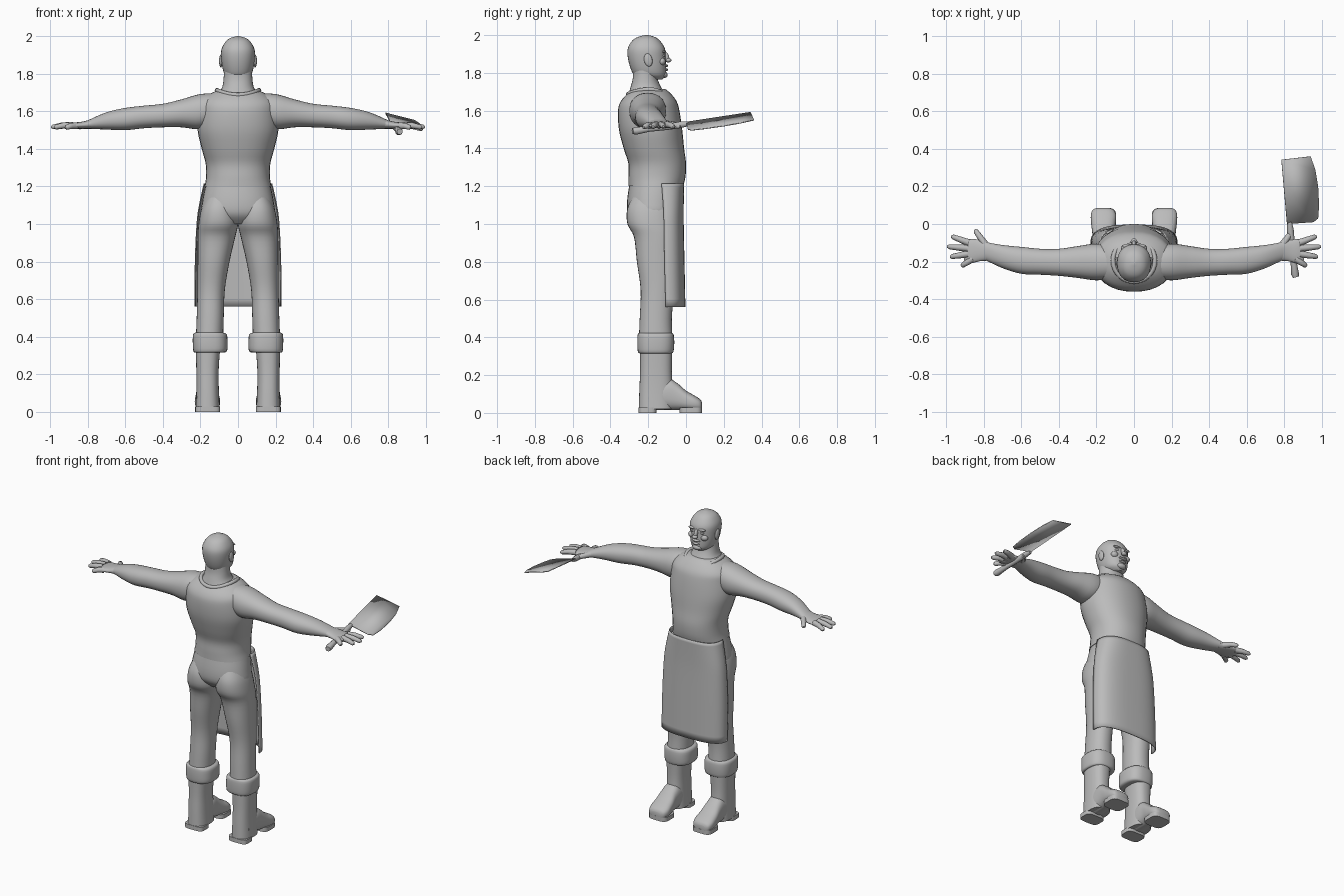
import bpy, bmesh, math
from mathutils import Vector

cube = bpy.data.objects.get("Cube")
if cube:
    bpy.data.objects.remove(cube, do_unlink=True)

GREY = (0.5, 0.5, 0.5, 1.0)
clay = bpy.data.materials.new("plain_grey")
clay.use_nodes = True
clay.diffuse_color = GREY
clay.node_tree.nodes["Principled BSDF"].inputs["Base Color"].default_value = GREY
SIDES = (("left", 1), ("right", -1))
meshes = []


def add_object(name, data):
    obj = bpy.data.objects.new(name, data)
    bpy.context.collection.objects.link(obj)
    data.materials.append(clay)
    return obj


def add_mesh(name, bm):
    bmesh.ops.recalc_face_normals(bm, faces=bm.faces)
    mesh = bpy.data.meshes.new(name)
    bm.to_mesh(mesh)
    bm.free()
    obj = add_object(name, mesh)
    meshes.append(obj)
    return obj


def smooth_rows(rows, steps):
    """Catmull-Rom interpolation between section rows."""
    out = []
    for i in range(len(rows) - 1):
        p0, p1 = rows[max(i - 1, 0)], rows[i]
        p2, p3 = rows[i + 1], rows[min(i + 2, len(rows) - 1)]
        for k in range(steps):
            t = k / steps
            out.append([b + 0.5 * t * (c - a + t * (2*a - 5*b + 4*c - d + t * (3*b - a - 3*c + d)))
                        for a, b, c, d in zip(p0, p1, p2, p3)])
    out.append(rows[-1])
    return out


def loft(name, axis, rows, side=1, power=2.2, count=32, arc=None, steps=4):
    """Skin rounded sections; a row is (position, min u, max u, min v, max v)."""
    bm = bmesh.new()
    rings = []
    span = arc or 2 * math.pi
    for t, u0, u1, v0, v1 in smooth_rows(rows, steps):
        ring = []
        for i in range(count + (1 if arc else 0)):
            c, s = math.cos(span * i / count), math.sin(span * i / count)
            u = (u0 + u1) / 2 + (u1 - u0) / 2 * math.copysign(abs(c) ** (2 / power), c)
            v = (v0 + v1) / 2 + (v1 - v0) / 2 * math.copysign(abs(s) ** (2 / power), s)
            x, y, z = {"X": (t, u, v), "Y": (u, t, v), "Z": (u, v, t)}[axis]
            ring.append(bm.verts.new((x * side, y, z)))
        rings.append(ring)
    for low, high in zip(rings, rings[1:]):
        for i in range(count):
            j = (i + 1) % len(low)
            bm.faces.new((low[i], low[j], high[j], high[i]))
    if not arc:
        bm.faces.new(rings[0])
        bm.faces.new(rings[-1])
    return add_mesh(name, bm)


def body_loft(name, rows, **options):
    """Upright loft symmetric in x; a row is (z, half width, back, front)."""
    return loft(name, "Z", [(z, -w, w, b, f) for z, w, b, f in rows], **options)


def blob(name, centre, size, tilt=0):
    bm = bmesh.new()
    bmesh.ops.create_uvsphere(bm, u_segments=16, v_segments=10, radius=1)
    obj = add_mesh(name, bm)
    obj.location, obj.scale, obj.rotation_euler.x = centre, size, tilt
    return obj


def tube(name, points, radii, side=1, closed=False):
    curve = bpy.data.curves.new(name, "CURVE")
    curve.dimensions = "3D"
    curve.bevel_depth, curve.bevel_resolution, curve.use_fill_caps = 1, 3, True
    spline = curve.splines.new("POLY")
    spline.points.add(len(points) - 1)
    spline.use_cyclic_u = closed
    for point, (x, y, z), radius in zip(spline.points, points, radii):
        point.co, point.radius = (x * side, y, z, 1), radius
    return add_object(name, curve)


# Torso in a sleeveless top, and hips below its hem
body_loft("torso", [
    (1.2, .178, -.305, -.015), (1.25, .17, -.305, -.003), (1.32, .172, -.305, 0),
    (1.4, .193, -.33, -.01), (1.5, .215, -.355, -.02), (1.6, .21, -.36, -.035),
    (1.65, .2, -.345, -.05), (1.69, .155, -.31, -.08), (1.715, .1, -.28, -.11)])
body_loft("hips", [
    (1.22, .17, -.298, -.02), (1.12, .19, -.312, -.03), (1.05, .19, -.305, -.04),
    (1, .11, -.26, -.06)])

# Neckline of the top, dipping at the front and back
neckline = []
for i in range(32):
    a = 2 * math.pi * i / 32
    c, s = math.cos(a), math.sin(a)
    neckline.append((.112 * c, -.195 + .112 * s, 1.712 - (.045 if s > 0 else .025) * s * s))
tube("neckline", neckline, [.012] * 32, closed=True)

# Neck, head and face
body_loft("neck", [
    (1.67, .13, -.31, -.1), (1.72, .088, -.295, -.13), (1.77, .077, -.282, -.15),
    (1.83, .075, -.28, -.15)])
body_loft("head", [
    (1.765, .035, -.22, -.125), (1.785, .065, -.27, -.108), (1.82, .08, -.292, -.105),
    (1.88, .089, -.308, -.107), (1.93, .088, -.308, -.112), (1.97, .067, -.285, -.138),
    (1.99, .042, -.255, -.165), (2, .008, -.217, -.2)])
blob("nose_bridge", (0, -.104, 1.885), (.012, .014, .03), .3)
blob("nose_tip", (0, -.093, 1.867), (.018, .016, .012))
blob("upper_lip", (0, -.106, 1.838), (.03, .012, .008))
blob("lower_lip", (0, -.107, 1.817), (.026, .012, .008))
blob("chin", (0, -.117, 1.79), (.033, .02, .018))
for label, s in SIDES:
    blob(label + "_brow", (.034 * s, -.117, 1.912), (.028, .012, .008))
    blob(label + "_eye", (.034 * s, -.122, 1.892), (.015, .012, .009))
    blob(label + "_cheek", (.045 * s, -.128, 1.86), (.025, .02, .02))
    blob(label + "_ear", (.091 * s, -.2, 1.868), (.01, .022, .035), .2)

# Apron skirt, wrapped around the front and sides
apron = body_loft("apron_skirt", [
    (1.215, .183, -.25, -.01), (1.1, .208, -.23, -.012), (1, .221, -.222, -.012),
    (.8, .23, -.22, -.008), (.56, .232, -.212, -.003)], power=2.8, arc=math.pi)
shell = apron.modifiers.new("cloth_thickness", "SOLIDIFY")
shell.thickness = .006

for label, s in SIDES:
    # Trouser leg
    loft(label + "_leg", "Z", [
        (1.15, .03, .165, -.28, -.08), (1.08, .01, .195, -.311, -.06),
        (1, 0, .21, -.31, -.05), (.93, .015, .214, -.275, -.045),
        (.8, .045, .215, -.26, -.05), (.65, .07, .216, -.24, -.062),
        (.5, .076, .22, -.245, -.075), (.38, .08, .225, -.25, -.07)], s)

    # Boot: folded cuff, shaft, foot, heel and sole
    loft(label + "_boot_cuff", "Z", [
        (.315, .075, .23, -.245, -.075), (.325, .058, .238, -.255, -.066),
        (.37, .056, .241, -.258, -.062), (.412, .06, .239, -.256, -.065),
        (.422, .08, .226, -.25, -.075)], s, power=2.6, steps=3)
    loft(label + "_boot_shaft", "Z", [
        (.34, .095, .225, -.243, -.072), (.22, .103, .222, -.243, -.075),
        (.12, .102, .222, -.247, -.07), (.02, .098, .225, -.25, -.07)], s, power=2.5)
    loft(label + "_boot_foot", "Y", [
        (-.2, .105, .22, .015, .14), (-.1, .105, .22, .015, .18),
        (-.05, .105, .222, .015, .16), (0, .098, .228, .012, .118),
        (.045, .095, .23, .01, .092), (.075, .108, .22, .012, .072),
        (.085, .13, .2, .015, .055)], s, power=2.6)
    for part, back, front in (("heel", -.252, -.155), ("sole", -.035, .086)):
        loft(label + "_boot_" + part, "Z", [
            (0, .095, .228, back, front), (.028, .095, .228, back, front)],
            s, power=4, steps=1)

    # Arm and flat hand
    loft(label + "_arm", "X", [
        (.1, -.29, -.12, 1.54, 1.695), (.2, -.3, -.105, 1.505, 1.692),
        (.3, -.287, -.118, 1.515, 1.664), (.4, -.276, -.132, 1.515, 1.64),
        (.5, -.27, -.132, 1.51, 1.63), (.6, -.265, -.122, 1.5, 1.618),
        (.7, -.235, -.112, 1.503, 1.595), (.8, -.188, -.095, 1.508, 1.552)], s)
    loft(label + "_palm", "X", [
        (.77, -.195, -.1, 1.507, 1.562), (.82, -.198, -.085, 1.507, 1.547),
        (.87, -.208, -.08, 1.507, 1.54), (.905, -.195, -.09, 1.51, 1.532)], s)
    fingers = (
        ("thumb", (.795, -.105, 1.53), (.848, -.03, 1.515)),
        ("index_finger", (.88, -.1, 1.525), (.973, -.065, 1.515)),
        ("middle_finger", (.885, -.13, 1.526), (.995, -.12, 1.516)),
        ("ring_finger", (.885, -.16, 1.525), (.98, -.175, 1.515)),
        ("little_finger", (.86, -.185, 1.523), (.92, -.225, 1.513)))
    for finger, root, tip in fingers:
        a, b = Vector(root), Vector(tip)
        path = [a, a.lerp(b, .5) + Vector((0, 0, .004)), a.lerp(b, .9), b]
        tube(label + "_" + finger, path, [.019, .016, .013, .006], s)

# Cleaver: curved handle under the palm and a flat tilted blade
tube("cleaver_handle",
     [(.862, -.283, 1.492), (.857, -.265, 1.493), (.85, -.2, 1.503),
      (.84, -.1, 1.514), (.832, -.03, 1.525), (.828, .01, 1.53)],
     [.016, .021, .016, .017, .018, .013])
outline = ((.815, 0), (.8, .17), (.785, .342), (.94, .36), (.965, .29),
           (.98, .2), (.985, .1), (.98, .03), (.955, .01))
bm = bmesh.new()
bm.faces.new([bm.verts.new((x, y, 1.538 - .27 * (x - .815) + .13 * y)) for x, y in outline])
blade = add_mesh("cleaver_blade", bm)
edge = blade.modifiers.new("blade_thickness", "SOLIDIFY")
edge.thickness, edge.offset = .006, 0

# Smooth shading with crisp edges kept
bpy.ops.object.select_all(action="DESELECT")
for obj in meshes:
    obj.select_set(True)
bpy.context.view_layer.objects.active = meshes[0]
bpy.ops.object.shade_smooth_by_angle(angle=math.radians(40))
